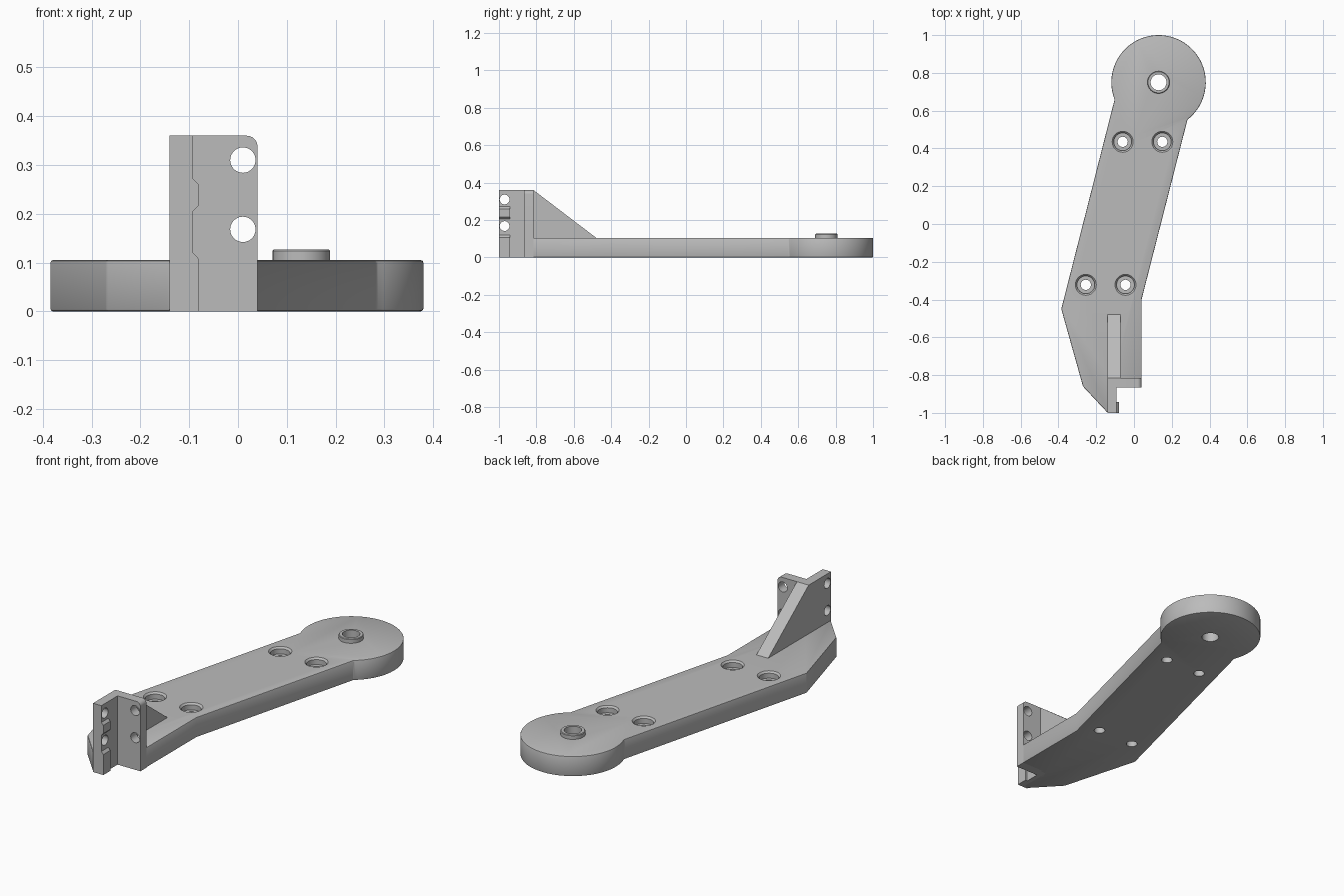
import bpy, bmesh, math
from mathutils import Matrix, Vector

cube = bpy.data.objects.get("Cube")
if cube:
    bpy.data.objects.remove(cube, do_unlink=True)

grey = bpy.data.materials.new("light grey")
grey.use_nodes = True
colour = (0.5, 0.5, 0.5, 1)
grey.diffuse_color = colour
grey.node_tree.nodes["Principled BSDF"].inputs["Base Color"].default_value = colour


def finish(name, bm):
    bmesh.ops.remove_doubles(bm, verts=bm.verts, dist=1e-5)
    bmesh.ops.recalc_face_normals(bm, faces=bm.faces)
    mesh = bpy.data.meshes.new(name)
    bm.to_mesh(mesh)
    bm.free()
    mesh.materials.append(grey)
    obj = bpy.data.objects.new(name, mesh)
    bpy.context.collection.objects.link(obj)
    return obj


def prism(name, points, axis, lo, hi):
    """Extrude a 2D outline along one axis between lo and hi."""
    bm = bmesh.new()

    def place(p, d):
        c = list(p)
        c.insert("xyz".index(axis), d)
        return bm.verts.new(c)
    a = [place(p, lo) for p in points]
    b = [place(p, hi) for p in points]
    bm.faces.new(a)
    bm.faces.new(b)
    for i in range(len(a)):
        j = (i + 1) % len(a)
        bm.faces.new((a[i], a[j], b[j], b[i]))
    return finish(name, bm)


def lathe(name, profile, centre, direction=(0, 0, 1), closed=False, steps=40):
    """Revolve (radius, height) points about an axis."""
    bm = bmesh.new()
    verts = [bm.verts.new((r, 0, z)) for r, z in profile]
    edges = [bm.edges.new(p) for p in zip(verts, verts[1:])]
    if closed:
        edges.append(bm.edges.new((verts[-1], verts[0])))
    bmesh.ops.spin(bm, geom=verts + edges, cent=(0, 0, 0), axis=(0, 0, 1),
                   angle=2 * math.pi, steps=steps)
    bmesh.ops.remove_doubles(bm, verts=bm.verts, dist=1e-5)
    turn = Vector((0, 0, 1)).rotation_difference(Vector(direction)).to_matrix().to_4x4()
    bm.transform(Matrix.Translation(centre) @ turn)
    return finish(name, bm)


def bake(obj, cutters=(), bevel=0.0):
    """Apply an edge bevel, then cut holes, then smooth the round faces."""
    if bevel:
        m = obj.modifiers.new("edge", "BEVEL")
        m.width, m.segments, m.limit_method = bevel, 2, "ANGLE"
        m.angle_limit = math.radians(25)
    for c in cutters:
        c.hide_render = True
        m = obj.modifiers.new("hole", "BOOLEAN")
        m.operation, m.solver, m.object = "DIFFERENCE", "EXACT", c
    bpy.context.view_layer.update()
    graph = bpy.context.evaluated_depsgraph_get()
    mesh = bpy.data.meshes.new_from_object(obj.evaluated_get(graph))
    obj.modifiers.clear()
    obj.data = mesh
    for c in cutters:
        bpy.data.objects.remove(c, do_unlink=True)
    bpy.ops.object.select_all(action="DESELECT")
    obj.select_set(True)
    bpy.context.view_layer.objects.active = obj
    bpy.ops.object.shade_smooth_by_angle(angle=math.radians(25))


PLATE = 0.105           # arm thickness
TOP = 0.36              # bracket height
PIVOT = (0.13, 0.75)    # round end
R = 0.25

# Arm outline: round head, slanted arm and tapered foot
start, end = math.atan2(-0.20, 0.155), math.atan2(-0.09, -0.23) + 2 * math.pi
outline = []
for i in range(61):
    t = start + (end - start) * i / 60
    outline.append((PIVOT[0] + R * math.cos(t), PIVOT[1] + R * math.sin(t)))
outline += [(-0.385, -0.45), (-0.27, -0.86), (-0.141, -0.998), (-0.11, -0.99),
            (-0.11, -0.83), (0.04, -0.82), (0.04, -0.40)]
arm = prism("arm", outline, "z", 0, PLATE)

# Counterbored screw holes and pivot hole
bore = [(0, -0.02), (0.027, -0.02), (0.027, 0.07), (0.047, 0.07),
        (0.047, 0.096), (0.056, 0.1055), (0.056, 0.14), (0, 0.14)]
cutters = [lathe("screw_cutter", bore, (x, y, 0)) for x, y in
           [(-0.06, 0.435), (0.15, 0.435), (-0.255, -0.322), (-0.045, -0.322)]]
cutters.append(lathe("pivot_cutter", [(0, -0.02), (0.042, -0.02), (0.042, 0.2), (0, 0.2)],
                     (*PIVOT, 0)))
bake(arm, cutters, bevel=0.005)

# Raised collar round the pivot hole
collar = lathe("pivot_collar", [(0.042, PLATE), (0.059, PLATE), (0.059, 0.124),
                                (0.056, 0.127), (0.042, 0.127)],
               (*PIVOT, 0), closed=True)
bake(collar)


def side_holes(centre_of, direction):
    rod = [(0, -0.1), (0.026, -0.1), (0.026, 0.1), (0, 0.1)]
    return [lathe("hole_cutter", rod, centre_of(z), direction) for z in (0.168, 0.31)]


# Bracket wall across the arm, with one rounded top corner
r = 0.022
corner = [(0.04 - r + r * math.cos(a), TOP - r + r * math.sin(a))
          for a in (math.pi / 2 * i / 6 for i in range(7))]
wall = prism("bracket_wall", [(-0.14, 0), (0.04, 0)] + corner + [(-0.14, TOP)],
             "y", -0.865, -0.815)
bake(wall, side_holes(lambda z: (0.01, -0.84, z), (0, 1, 0)))

# Bracket flange pointing forward
flange = prism("bracket_flange", [(-1, 0), (-0.865, 0), (-0.865, TOP), (-1, TOP)],
               "x", -0.14, -0.092)
bake(flange, side_holes(lambda z: (-0.116, -0.97, z), (1, 0, 0)))

# Locating ribs on the flange
for name, pts in (("lower_rib", [(-0.1, 0), (-0.08, 0), (-0.08, 0.107), (-0.092, 0.12), (-0.1, 0.12)]),
                  ("upper_rib", [(-0.1, 0.205), (-0.092, 0.205), (-0.08, 0.217), (-0.08, 0.26),
                                 (-0.092, 0.272), (-0.1, 0.272)])):
    bake(prism(name, pts, "y", -1, -0.942))

# Sloping gusset behind the wall
gusset = prism("gusset", [(-0.82, 0.09), (-0.46, 0.09), (-0.48, PLATE), (-0.815, TOP), (-0.82, TOP)],
               "x", -0.14, -0.072)
bake(gusset)
